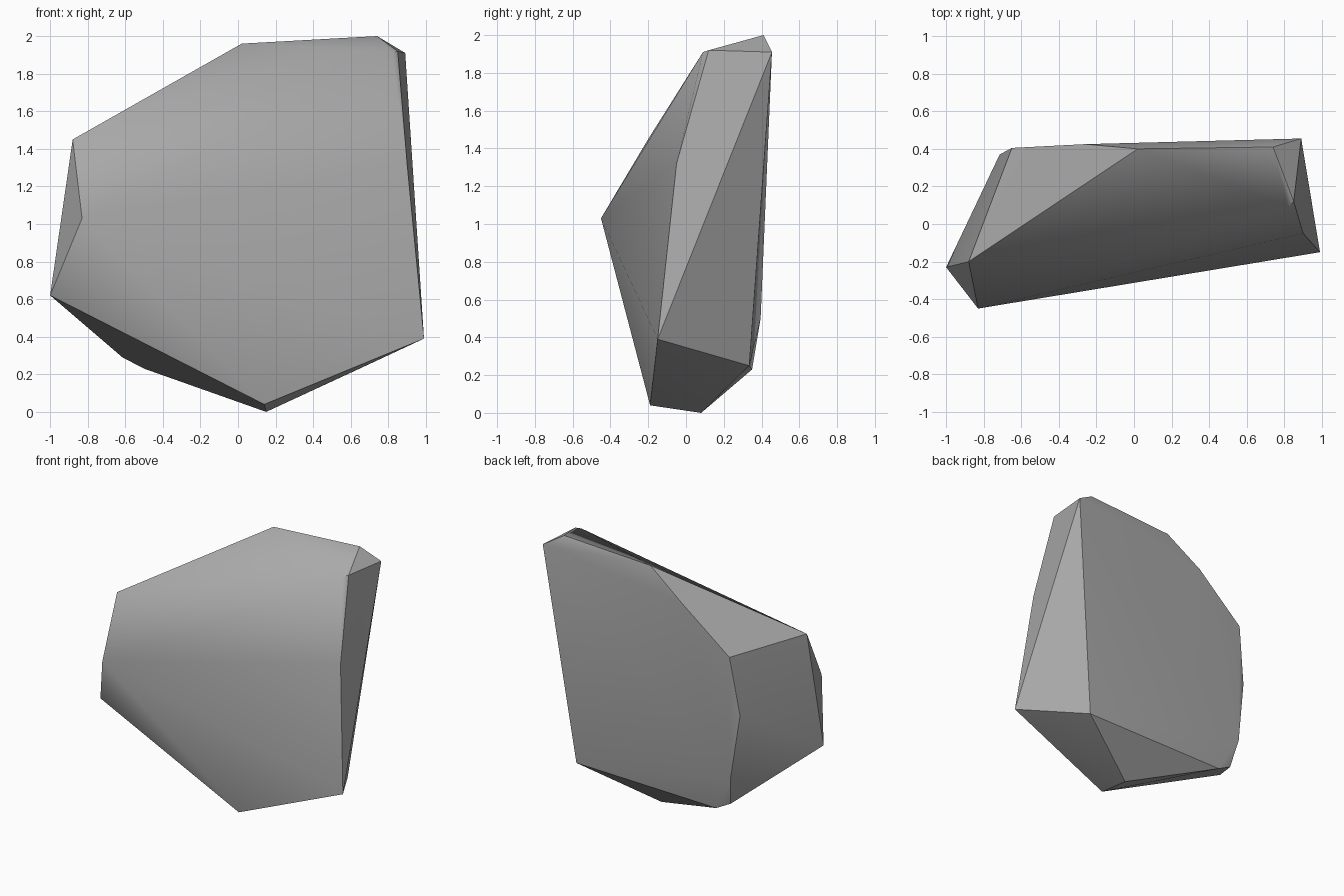
import bpy
import bmesh
import math

cube = bpy.data.objects.get("Cube")
if cube:
    bpy.data.objects.remove(cube, do_unlink=True)

# Stone colour
stone = bpy.data.materials.new("stone_grey")
stone.use_nodes = True
grey = (0.4, 0.4, 0.4, 1)
stone.diffuse_color = grey
stone.node_tree.nodes["Principled BSDF"].inputs["Base Color"].default_value = grey

# Corners of the chipped boulder
front_corners = [(-.83, -.45, 1.03), (-1, -.23, .62), (-.88, -.2, 1.45),
                 (.99, -.15, .39), (.9, -.05, 1.32), (.14, -.19, .04)]
top_corners = [(.02, .4, 1.96), (.74, .41, 2), (.89, .455, 1.91),
               (.82, .09, 1.91), (.85, .12, 1.92)]
back_corners = [(-.26, .425, 1.76), (-.65, .405, 1.44), (-.715, .37, 1),
                (-.65, .395, .5), (.69, .335, .25)]
base_corners = [(.15, .08, 0), (-.5, .35, .23), (-.615, .34, .29)]

# Wrap the corners in a convex shell
bm = bmesh.new()
for corner in front_corners + top_corners + back_corners + base_corners:
    bm.verts.new(corner)
hull = bmesh.ops.convex_hull(bm, input=bm.verts[:])
loose = [v for v in bm.verts if not v.link_faces]
bmesh.ops.delete(bm, geom=loose, context='VERTS')
bmesh.ops.recalc_face_normals(bm, faces=bm.faces[:])

mesh = bpy.data.meshes.new("boulder")
bm.to_mesh(mesh)
bm.free()
mesh.materials.append(stone)
boulder = bpy.data.objects.new("boulder", mesh)
bpy.context.collection.objects.link(boulder)

# Soften shallow creases, keep chipped edges sharp
bpy.ops.object.select_all(action='DESELECT')
boulder.select_set(True)
bpy.context.view_layer.objects.active = boulder
bpy.ops.object.shade_smooth_by_angle(angle=math.radians(30))
